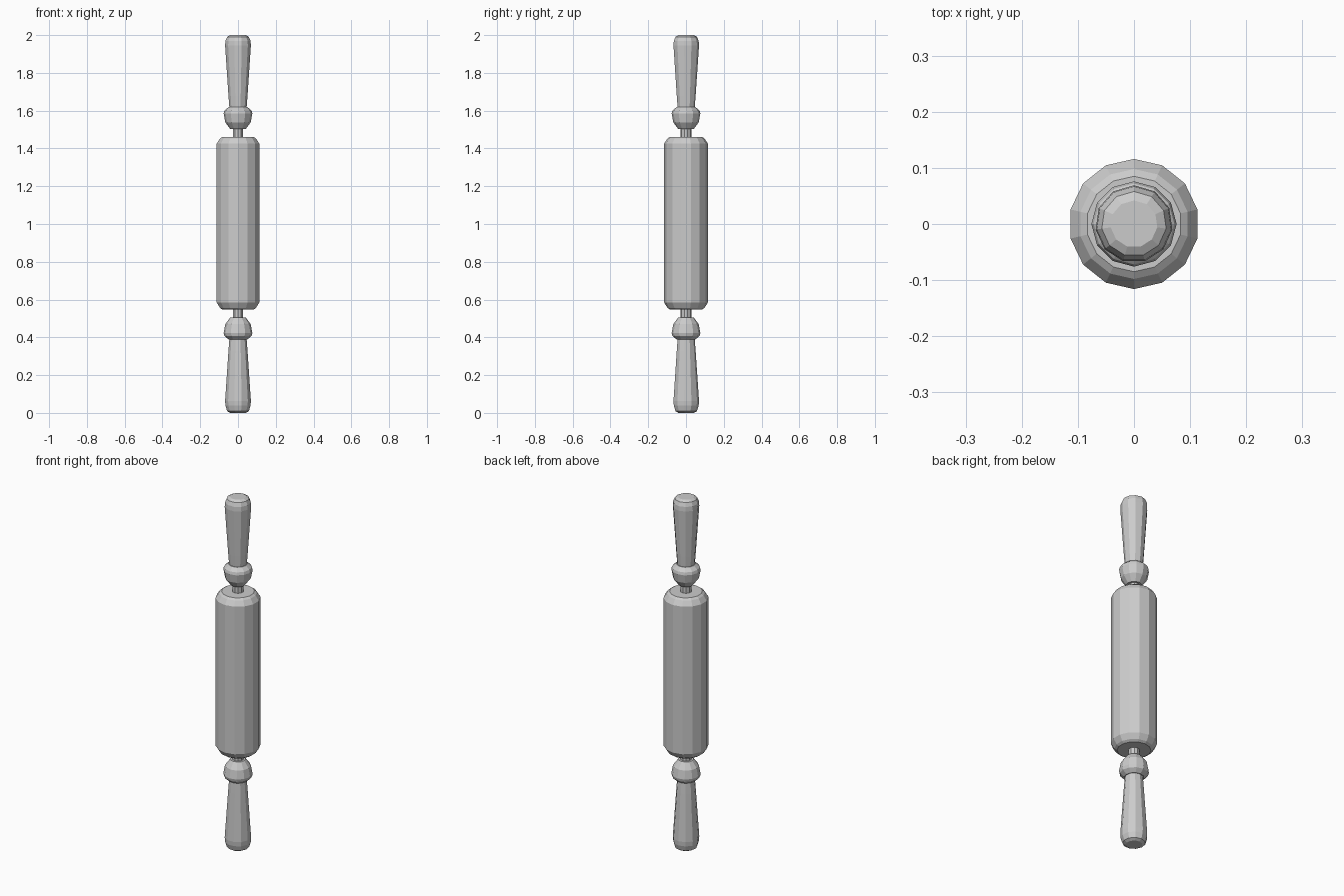
import bpy, bmesh
from math import cos, sin, pi

if "Cube" in bpy.data.objects:
    bpy.data.objects.remove(bpy.data.objects["Cube"])

MID = 1.004  # height the two ends mirror about


def lathe(name, profile, sides, turn=0.0):
    """Closed solid of revolution about z from (radius, height) points."""
    bm = bmesh.new()
    rings = []
    for r, z in profile:
        rings.append([bm.verts.new((r * cos(2 * pi * i / sides + turn),
                                    r * sin(2 * pi * i / sides + turn), z))
                      for i in range(sides)])
    for a, b in zip(rings, rings[1:]):
        for i in range(sides):
            j = (i + 1) % sides
            bm.faces.new((a[i], a[j], b[j], b[i]))
    bm.faces.new(rings[0][::-1])
    bm.faces.new(rings[-1])
    bmesh.ops.recalc_face_normals(bm, faces=bm.faces)
    mesh = bpy.data.meshes.new(name)
    bm.to_mesh(mesh)
    bm.free()
    obj = bpy.data.objects.new(name, mesh)
    bpy.context.collection.objects.link(obj)
    return obj


# Main roller with chamfered ends
lathe("roller", [(0.085, 0.547), (0.098, 0.556), (0.116, 0.585),
                 (0.116, 1.425), (0.098, 1.452), (0.085, 1.461)], 14, pi / 2)

# Upper-end profiles, reused upside down at the bottom
axle = [(0.029, 1.44), (0.029, 1.52)]
collar = [(0.040, 1.502), (0.067, 1.538), (0.076, 1.585),
          (0.072, 1.600), (0.050, 1.619)]
handle = [(0.045, 1.600), (0.051, 1.68), (0.069, 1.945),
          (0.067, 1.970), (0.058, 1.991), (0.042, 2.0)]

for part, profile, sides in (("axle", axle, 10), ("collar", collar, 12),
                             ("handle", handle, 11)):
    lathe("upper_" + part, profile, sides, pi / 2)
    flipped = [(r, max(0.0, 2 * MID - z - (0.008 if z > 1.99 else 0)))
               for r, z in profile]
    lathe("lower_" + part, flipped, sides, pi / 2)
